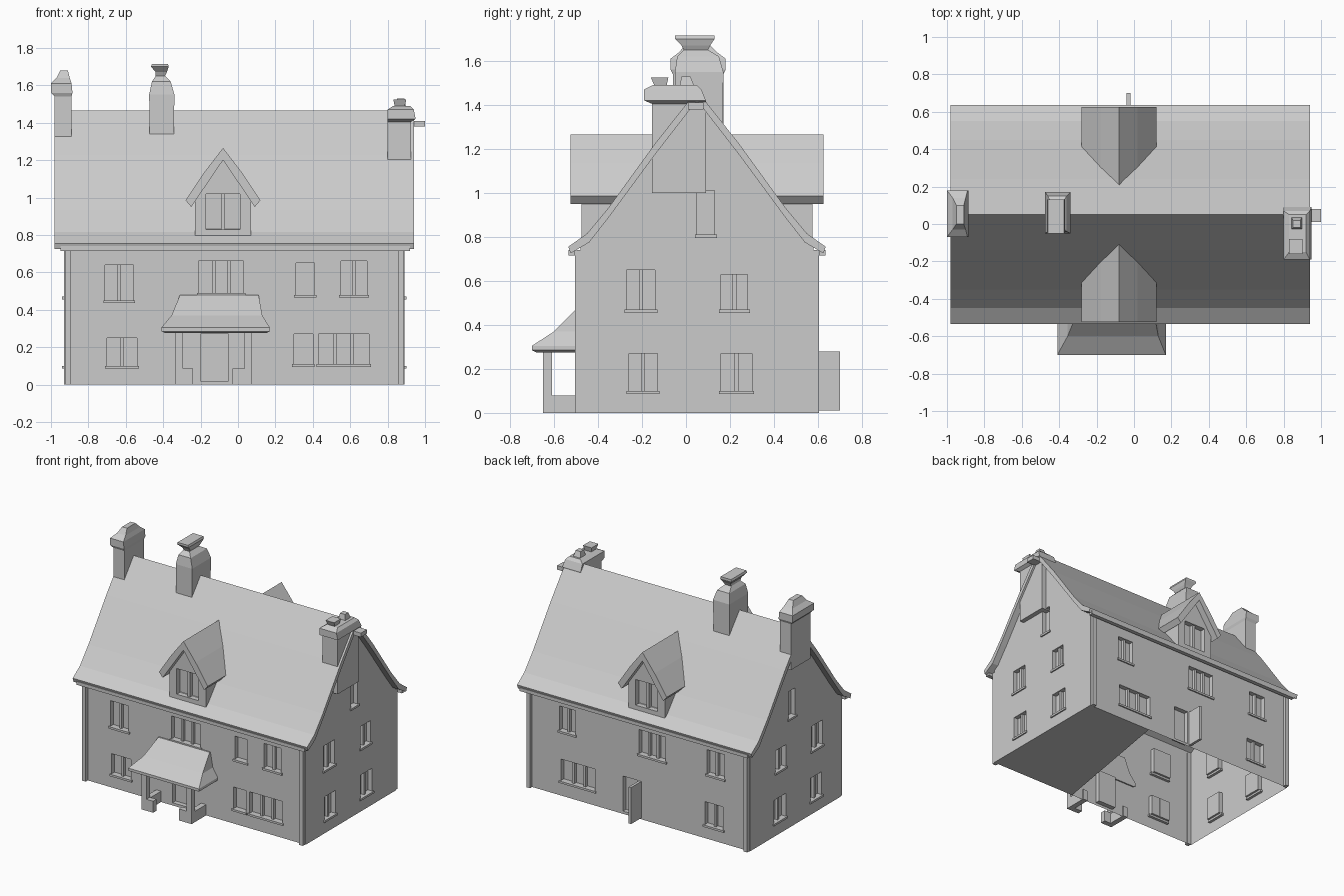
import bpy, bmesh
from mathutils import Vector

if "Cube" in bpy.data.objects:
    bpy.data.objects.remove(bpy.data.objects["Cube"])

MID = 0.05            # y of the ridge
HALF = 0.53           # half depth of the walls
X0, X1 = -0.93, 0.89  # end walls


def finish(name, bm):
    bmesh.ops.recalc_face_normals(bm, faces=bm.faces)
    me = bpy.data.meshes.new(name)
    bm.to_mesh(me)
    bm.free()
    ob = bpy.data.objects.new(name, me)
    bpy.context.collection.objects.link(ob)
    return ob


def add_box(bm, x0, x1, y0, y1, z0, z1):
    vs = bmesh.ops.create_cube(bm, size=1)['verts']
    for v in vs:
        v.co = Vector(((x0, x1)[v.co.x > 0], (y0, y1)[v.co.y > 0], (z0, z1)[v.co.z > 0]))


def boxes(name, items):
    bm = bmesh.new()
    for b in items:
        add_box(bm, *b)
    return finish(name, bm)


def extrude(name, profile, a, b, axis):
    """Profile is (y, z) pushed along x, or (x, z) pushed along y."""
    bm = bmesh.new()
    put = (lambda u, z, t: (t, u, z)) if axis == 'x' else (lambda u, z, t: (u, t, z))
    f = bm.faces.new([bm.verts.new(put(u, z, a)) for u, z in profile])
    ext = bmesh.ops.extrude_face_region(bm, geom=[f])['geom']
    move = Vector(put(0, 0, b - a))
    bmesh.ops.translate(bm, vec=move, verts=[g for g in ext if isinstance(g, bmesh.types.BMVert)])
    return finish(name, bm)


def loft(name, rings):
    """Stacked rectangles: (x0, x1, y0, y1, z) from the bottom up."""
    bm = bmesh.new()
    loops = [[bm.verts.new((x, y, z)) for x, y in ((x0, y0), (x1, y0), (x1, y1), (x0, y1))]
             for x0, x1, y0, y1, z in rings]
    for lo, hi in zip(loops, loops[1:]):
        for i in range(4):
            j = (i + 1) % 4
            bm.faces.new((lo[i], lo[j], hi[j], hi[i]))
    bm.faces.new(loops[0])
    bm.faces.new(loops[-1])
    return finish(name, bm)


def cut(ob, cutter):
    mod = ob.modifiers.new('recesses', 'BOOLEAN')
    mod.operation, mod.object, mod.solver = 'DIFFERENCE', cutter, 'EXACT'
    ev = ob.evaluated_get(bpy.context.evaluated_depsgraph_get())
    me = bpy.data.meshes.new_from_object(ev)
    ob.modifiers.clear()
    ob.data = me
    bpy.data.objects.remove(cutter)


def on_wall(side, u0, u1, z0, z1, d0, d1):
    """Box on a wall, from depth d0 to d1 measured outwards."""
    if side in 'FB':
        s = -1 if side == 'F' else 1
        a, b = sorted((MID + s * (HALF + d0), MID + s * (HALF + d1)))
        return (u0, u1, a, b, z0, z1)
    s, w = (-1, X0) if side == 'L' else (1, X1)
    a, b = sorted((w + s * d0, w + s * d1))
    return (a, b, u0, u1, z0, z1)


# windows and doors: side, from, to, bottom, top, panes
openings = [
    ('F', -0.70, -0.54, 0.10, 0.25, 2), ('F', 0.30, 0.40, 0.11, 0.27, 1),
    ('F', 0.43, 0.70, 0.11, 0.27, 3), ('F', -0.71, -0.56, 0.45, 0.64, 2),
    ('F', -0.21, 0.03, 0.49, 0.66, 3), ('F', 0.31, 0.41, 0.48, 0.65, 1),
    ('F', 0.55, 0.69, 0.48, 0.66, 2), ('F', -0.20, -0.05, 0.02, 0.27, 1),
    ('B', 0.50, 0.63, 0.48, 0.66, 2), ('B', -0.24, -0.02, 0.48, 0.66, 3),
    ('B', -0.72, -0.58, 0.48, 0.66, 2), ('B', 0.34, 0.62, 0.11, 0.27, 3),
    ('B', -0.01, 0.11, 0.02, 0.28, 1), ('B', -0.71, -0.56, 0.10, 0.27, 2)]
for side in 'LR':
    openings += [(side, -0.26, -0.13, 0.10, 0.27, 2), (side, 0.16, 0.30, 0.10, 0.27, 2),
                 (side, -0.27, -0.14, 0.47, 0.65, 2), (side, 0.16, 0.28, 0.47, 0.63, 2),
                 (side, 0.05, 0.13, 0.81, 1.01, 1)]

# walls with gables, open underneath
half = [(0.53, 0.0), (0.53, 0.765), (0.40, 0.905)]
walls = extrude('walls', [(MID - o, z) for o, z in half] + [(MID, 1.435)]
                + [(MID + o, z) for o, z in reversed(half)], X0, X1, 'x')
cut(walls, boxes('cutter', [on_wall(*o[:5], -0.035, 0.05) for o in openings]))
bm = bmesh.new()
bm.from_mesh(walls.data)
under = [f for f in bm.faces if f.calc_center_median().z < 1e-4]
bmesh.ops.delete(bm, geom=under, context='FACES')
bm.to_mesh(walls.data)
bm.free()

# partial floor
bm = bmesh.new()
bm.faces.new([bm.verts.new((x, y, 0)) for x, y in ((X1, 0.58), (0.35, 0.58), (0.17, -0.48), (X1, -0.48))])
finish('floor', bm)

# mullions and sills
bars, sills = [], []
for side, u0, u1, z0, z1, n in openings:
    for i in range(1, n):
        u = u0 + (u1 - u0) * i / n
        bars.append(on_wall(side, u - 0.009, u + 0.009, z0, z1, -0.036, -0.012))
    if z0 > 0.05:
        sills.append(on_wall(side, u0 - 0.01, u1 + 0.01, z0 - 0.015, z0, -0.02, 0.01))
boxes('window_mullions', bars)
boxes('window_sills', sills)

# main roof with kicked-out eaves
top = [(0.585, 0.755), (0.50, 0.815), (0.40, 0.935), (0.19, 1.225)]
low = [(0.575, 0.725), (0.49, 0.775), (0.40, 0.89), (0.19, 1.175)]
outline = [(MID - o, z) for o, z in top] + [(MID, 1.465)] + [(MID + o, z) for o, z in reversed(top)]
outline += [(MID + o, z) for o, z in low] + [(MID, 1.42)] + [(MID - o, z) for o, z in reversed(low)]
extrude('main_roof', outline, -0.98, 0.94, 'x')

# gutters, drainpipes
boxes('gutters', [(-0.95, 0.92, MID + s * 0.57 - 0.015, MID + s * 0.57 + 0.015, 0.715, 0.74) for s in (-1, 1)])
boxes('drainpipes', [(x - 0.015, x + 0.015, MID + s * 0.54 - 0.015, MID + s * 0.54 + 0.015, 0, 0.74)
                     for x in (-0.91, 0.87) for s in (-1, 1)])

# dormers front and back
C = -0.08
for s, tag in ((-1, 'front'), (1, 'back')):
    face, back, verge = MID + s * 0.525, MID + s * 0.13, MID + s * 0.575
    body = extrude(tag + '_dormer', [(C - 0.15, 0.77), (C + 0.15, 0.77), (C + 0.15, 1.0),
                                     (C, 1.215), (C - 0.15, 1.0)], face, back, 'y')
    y0, y1 = sorted((face - s * 0.04, face + s * 0.05))
    cut(body, boxes('cutter', [(C - 0.09, C + 0.09, y0, y1, 0.83, 1.02)]))
    extrude(tag + '_dormer_roof', [(C - 0.20, 0.985), (C - 0.10, 1.135), (C, 1.265), (C + 0.10, 1.135),
                                   (C + 0.20, 0.985), (C + 0.17, 0.95), (C, 1.20), (C - 0.17, 0.95)],
            verge, back, 'y')
    y0, y1 = sorted((face - s * 0.04, face - s * 0.012))
    boxes(tag + '_dormer_mullion', [(C - 0.01, C + 0.01, y0, y1, 0.83, 1.02)])

# chimneys
loft('left_chimney', [(-0.98, -0.89, -0.06, 0.17, 1.2), (-0.98, -0.89, -0.06, 0.17, 1.54),
                      (-1.0, -0.885, -0.07, 0.18, 1.56), (-1.0, -0.89, -0.07, 0.18, 1.61),
                      (-0.97, -0.90, -0.03, 0.14, 1.64), (-0.95, -0.91, 0.0, 0.10, 1.68)])
loft('middle_chimney', [(-0.47, -0.345, -0.05, 0.165, 1.2), (-0.475, -0.34, -0.05, 0.17, 1.55),
                        (-0.46, -0.36, -0.04, 0.15, 1.62), (-0.44, -0.39, -0.01, 0.10, 1.65),
                        (-0.44, -0.38, -0.02, 0.11, 1.67), (-0.465, -0.37, -0.05, 0.13, 1.70),
                        (-0.46, -0.375, -0.05, 0.13, 1.715)])
loft('right_chimney', [(0.80, 0.925, -0.155, 0.09, 1.0), (0.80, 0.925, -0.155, 0.09, 1.405),
                       (0.80, 0.95, -0.19, 0.09, 1.42), (0.80, 0.94, -0.19, 0.07, 1.47),
                       (0.83, 0.92, -0.15, 0.05, 1.49)])
loft('right_chimney_pot', [(0.84, 0.89, -0.14, -0.09, 1.48), (0.83, 0.90, -0.16, -0.08, 1.525)])
loft('right_chimney_second_pot', [(0.84, 0.90, -0.03, 0.04, 1.48), (0.85, 0.89, -0.02, 0.02, 1.53)])
boxes('ridge_end_block', [(0.92, 1.0, 0.01, 0.08, 1.38, 1.41)])

# porch: sloped roof, posts, low side walls
loft('porch_roof', [(-0.39, 0.15, -0.68, -0.47, 0.275), (-0.41, 0.17, -0.70, -0.47, 0.285),
                    (-0.41, 0.17, -0.70, -0.47, 0.305), (-0.355, 0.13, -0.60, -0.47, 0.37),
                    (-0.31, 0.11, -0.49, -0.47, 0.48)])
boxes('porch_posts', [(x, x + 0.04, -0.65, -0.61, 0, 0.29) for x in (-0.335, 0.035)])
boxes('porch_low_walls', [(-0.335, -0.295, -0.63, -0.47, 0, 0.08), (0.035, 0.075, -0.63, -0.47, 0, 0.08),
                          (-0.335, -0.24, -0.65, -0.61, 0, 0.085), (-0.03, 0.075, -0.65, -0.61, 0, 0.085)])

# open back door
boxes('back_door', [(-0.04, -0.02, 0.57, 0.70, 0.01, 0.28)])
